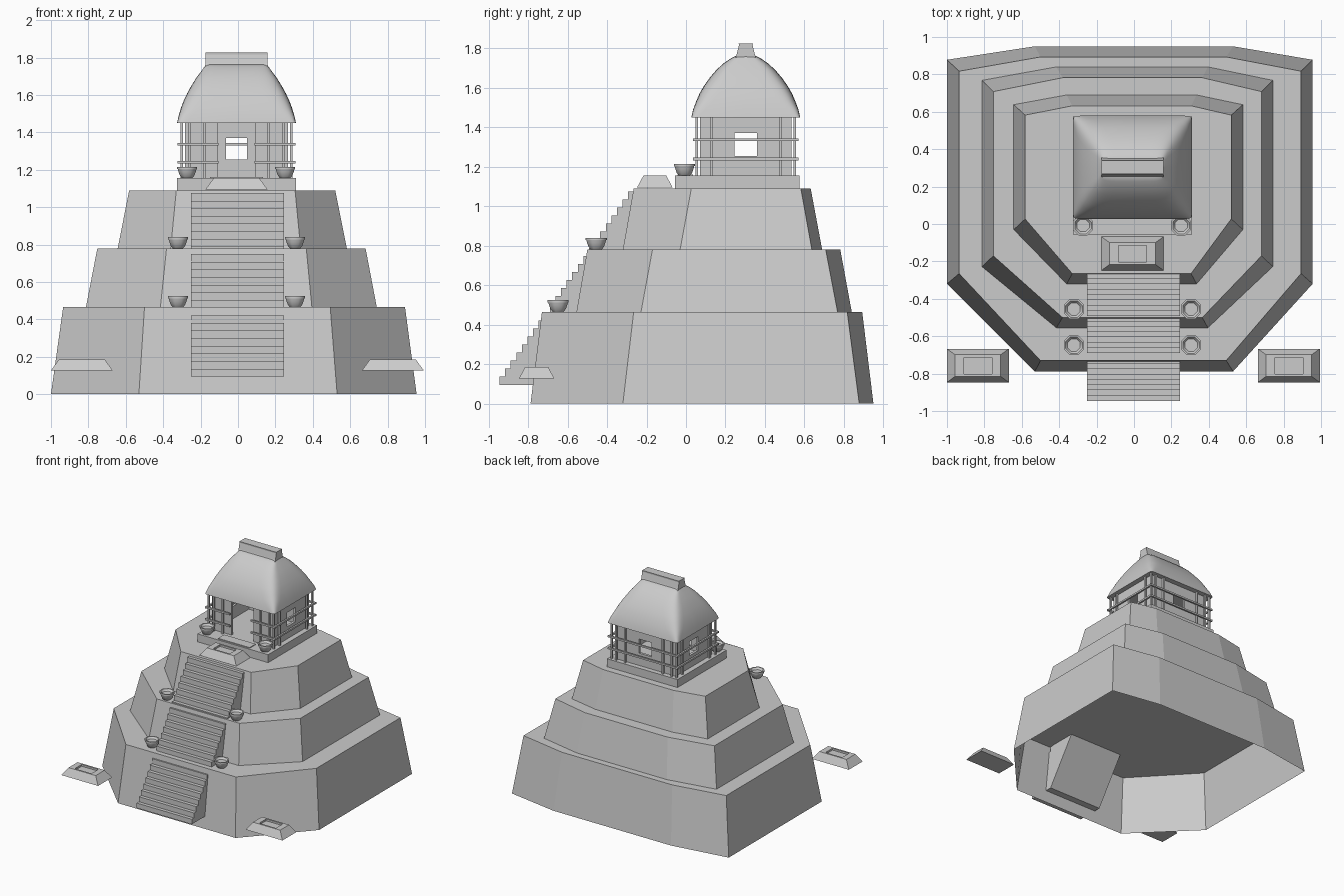
import bpy, bmesh, math

if "Cube" in bpy.data.objects:
    bpy.data.objects.remove(bpy.data.objects["Cube"])

CX, CY = -0.008, 0.303          # temple centre
FLOOR = 1.155                   # temple floor height


def finish(name, bm, smooth=None):
    bmesh.ops.recalc_face_normals(bm, faces=bm.faces)
    me = bpy.data.meshes.new(name)
    bm.to_mesh(me)
    bm.free()
    ob = bpy.data.objects.new(name, me)
    bpy.context.collection.objects.link(ob)
    if smooth:
        bpy.ops.object.select_all(action='DESELECT')
        ob.select_set(True)
        bpy.context.view_layer.objects.active = ob
        bpy.ops.object.shade_smooth_by_angle(angle=math.radians(smooth))
    return ob


def loft(name, rings, smooth=None, cap_bottom=True):
    bm = bmesh.new()
    vs = [[bm.verts.new(p) for p in r] for r in rings]
    n = len(vs[0])
    for a, b in zip(vs, vs[1:]):
        for i in range(n):
            j = (i + 1) % n
            bm.faces.new((a[i], a[j], b[j], b[i]))
    bm.faces.new(vs[-1])
    if cap_bottom:
        bm.faces.new(vs[0][::-1])
    return finish(name, bm, smooth)


def rect(cx, cy, hx, hy, z):
    return [(cx + sx * hx, cy + sy * hy, z) for sx, sy in ((-1, -1), (1, -1), (1, 1), (-1, 1))]


def box(name, x0, x1, y0, y1, z0, z1):
    c = ((x0 + x1) / 2, (y0 + y1) / 2, (x1 - x0) / 2, (y1 - y0) / 2)
    return loft(name, [rect(*c, z0), rect(*c, z1)])


# Stepped pyramid tiers: hollow eight-sided frustums
def tier_ring(z, xl, xr, fl, fr, yb, ybc, yfc, yf):
    return [(fl, yf, z), (fr, yf, z), (xr, yfc, z), (xr, ybc, z),
            (fr, yb, z), (fl, yb, z), (xl, ybc, z), (xl, yfc, z)]


tiers = [
    ("lower_tier", (0, -1, .955, -.53, .53, .95, .878, -.32, -.788),
     (.465, -.935, .893, -.5, .493, .893, .817, -.265, -.73)),
    ("middle_tier", (.465, -.813, .742, -.415, .395, .84, .768, -.228, -.555),
     (.78, -.752, .682, -.382, .365, .782, .708, -.17, -.5)),
    ("upper_tier", (.78, -.643, .582, -.36, .335, .69, .638, -.03, -.32),
     (1.09, -.582, .52, -.33, .305, .632, .582, .027, -.265)),
]
for name, low, high in tiers:
    loft(name, [tier_ring(*low), tier_ring(*high)], cap_bottom=False)

# Staircase: one saw-tooth profile extruded sideways
steps, rise, run = 24, .98 / 24, .68 / 24
prof = []
for i in range(steps):
    y, z = -.945 + i * run, .095 + i * rise
    prof += [(y, z), (y, z + rise)]
prof += [(-.265, 1.075), (-.05, 1.075), (-.72, .095)]
loft("staircase", [[(x, y, z) for y, z in prof] for x in (-.252, .245)])


# Sloped slabs with a recessed top panel
def slab(name, x, y, z):
    loft(name, [rect(x, y, .166, .09, z), rect(x, y, .122, .058, z + .06),
                rect(x, y, .075, .044, z + .06), rect(x, y, .075, .044, z + .045)])


slab("left_slab", -.835, -.757, .126)
slab("right_slab", .828, -.757, .126)
slab("stair_top_slab", CX, -.158, 1.095)


# Fire bowls: eight-sided with a shallow dish
def bowl(name, x, y, z):
    prof = ((.03, 0), (.042, .014), (.05, .034), (.054, .048), (.058, .048),
            (.058, .06), (.048, .06), (.036, .045))
    loft(name, [[(x + r * math.cos((k + .5) * math.pi / 4),
                  y + r * math.sin((k + .5) * math.pi / 4), z + h) for k in range(8)]
                for r, h in prof], smooth=46)


for side, s in (("left", -1), ("right", 1)):
    bowl(side + "_lower_bowl", CX + s * .313, -.648, .465)
    bowl(side + "_middle_bowl", CX + s * .313, -.455, .78)
    bowl(side + "_upper_bowl", CX - .002 + s * .262, -.008, FLOOR)

# Temple base and door mat
box("temple_base", -.326, .31, -.055, .575, 1.09, FLOOR)
box("door_mat", -.15, .134, -.042, .036, FLOOR - .01, FLOOR + .006)

# Temple walls: open doorway in front, windows on the other sides
WX, WY, T, TOP = .275, .232, .02, 1.46


def window_wall(name, along_x, offset):
    # four blocks around a square opening
    h = WX if along_x else WY
    for part, a0, a1, z0, z1 in (("a", -h, -.056, FLOOR, TOP), ("b", .056, h, FLOOR, TOP),
                                 ("sill", -.056, .056, FLOOR, 1.255),
                                 ("lintel", -.056, .056, 1.37, TOP)):
        if along_x:
            box(name + "_" + part, CX + a0, CX + a1, CY + offset - T / 2, CY + offset + T / 2, z0, z1)
        else:
            box(name + "_" + part, CX + offset - T / 2, CX + offset + T / 2, CY + a0, CY + a1, z0, z1)


window_wall("back_wall", True, WY - T / 2)
window_wall("left_wall", False, -WX + T / 2)
window_wall("right_wall", False, WX - T / 2)
for side, s in (("left", -1), ("right", 1)):
    a, b = sorted((CX + s * .1, CX + s * WX))
    box("front_wall_" + side, a, b, CY - WY, CY - WY + T, FLOOR, TOP)

# Pole lattice tied around the walls
P = .007
PX, PY = .293, .248


def pole(name, x, y):
    box(name, CX + x - P, CX + x + P, CY + y - P, CY + y + P, FLOOR, TOP)


for sx in (-1, 1):
    for sy in (-1, 1):
        pole("corner_pole", sx * PX, sy * PY)
        for x in (.25, .17):
            pole("long_side_pole", sx * x, sy * PY)
        pole("short_side_pole", sx * PX, sy * .175)
for z in (1.24, 1.337):
    for s in (-1, 1):
        x = CX + s * (PX + .012)
        box("side_bar", x - P, x + P, CY - .262, CY + .262, z - P, z + P)
        a, b = sorted((CX + s * .095, CX + s * .315))
        y = CY - PY - .012
        box("front_bar", a, b, y - P, y + P, z - P, z + P)
    y = CY + PY + .012
    box("back_bar", CX - .315, CX + .315, y - P, y + P, z - P, z + P)


# Thatched roof: square eave rounding off towards the ridge
def roof_ring(z, hx, hy, n):
    pts = []
    for k in range(48):
        a = 2 * math.pi * (k / 48)
        c, s = math.cos(a), math.sin(a)
        pts.append((CX + hx * math.copysign(abs(c) ** (2 / n), c),
                    CY + hy * math.copysign(abs(s) ** (2 / n), s), z))
    return pts


roof = ((1.45, .318, .276, 30), (1.49, .309, .267, 16), (1.53, .297, .252, 10),
        (1.57, .282, .235, 8), (1.61, .263, .212, 7), (1.65, .241, .184, 6),
        (1.69, .216, .15, 6), (1.725, .19, .112, 6), (1.75, .172, .075, 6), (1.763, .162, .05, 8))
loft("thatched_roof", [roof_ring(*r) for r in roof], smooth=50)

# Ridge cap flaring at its foot
loft("roof_ridge", [rect(CX, CY, .166, .055, 1.745), rect(CX, CY, .166, .046, 1.77),
                    rect(CX, CY, .166, .035, 1.815), rect(CX, CY, .166, .036, 1.826)])
